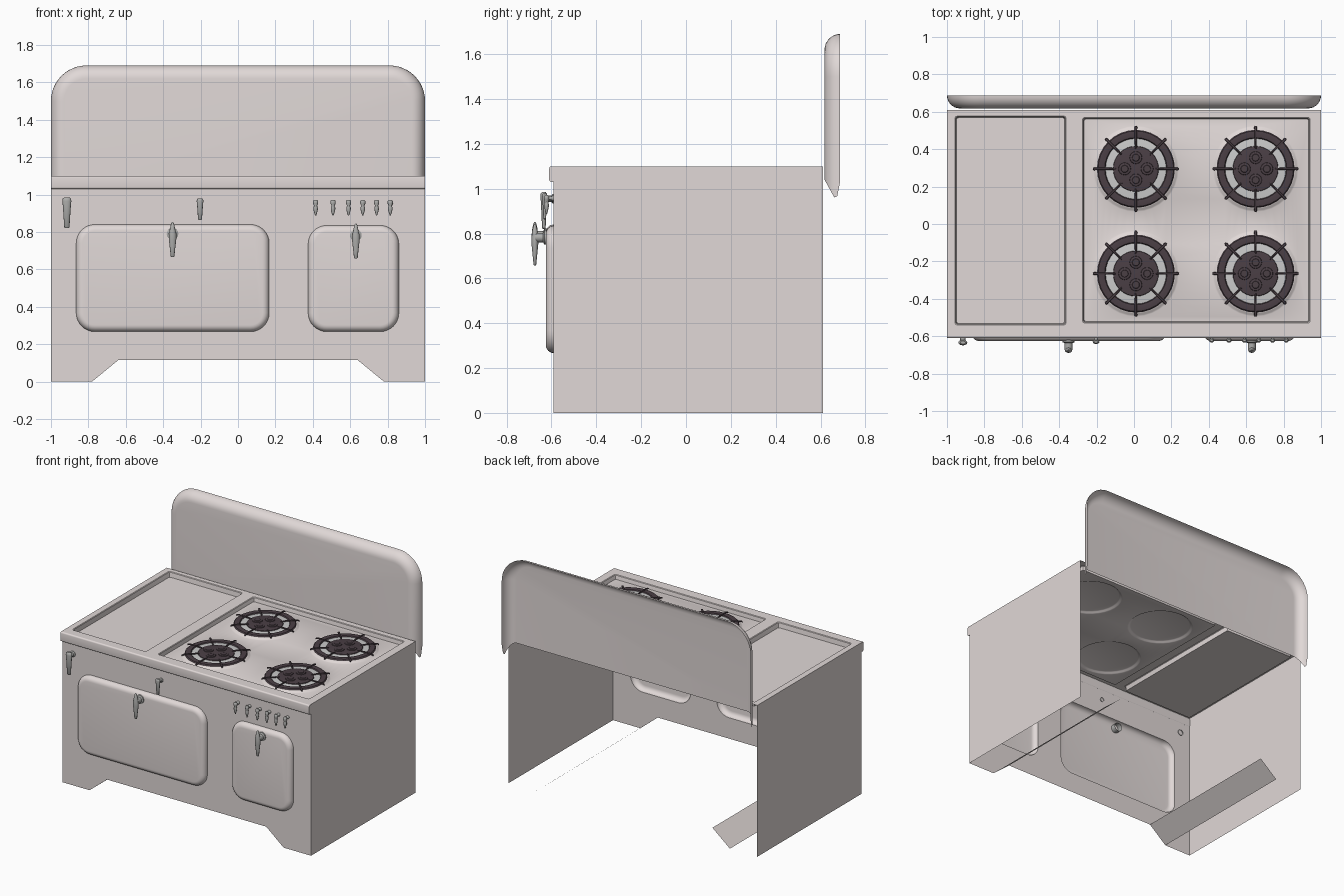
import bpy, bmesh
from math import sin, cos, pi, radians
from mathutils import Matrix, Vector

if "Cube" in bpy.data.objects:
    bpy.data.objects.remove(bpy.data.objects["Cube"])


def material(name, rgb):
    m = bpy.data.materials.new(name)
    m.diffuse_color = (*rgb, 1)
    m.use_nodes = True
    m.node_tree.nodes["Principled BSDF"].inputs["Base Color"].default_value = m.diffuse_color
    return m


ENAMEL = material("enamel", (0.75, 0.69, 0.68))
METAL = material("metal", (0.42, 0.42, 0.41))
IRON = material("cast_iron", (0.07, 0.05, 0.06))
WHITE = material("white_pan", (0.95, 0.95, 0.95))


def rrect(x0, x1, y0, y1, r, n=8):
    """Rounded rectangle as 2D points."""
    pts = []
    for k, (cx, cy) in enumerate([(x1 - r, y1 - r), (x0 + r, y1 - r), (x0 + r, y0 + r), (x1 - r, y0 + r)]):
        for i in range(n + 1):
            a = pi / 2 * (k + i / n)
            pts.append((cx + r * cos(a), cy + r * sin(a)))
    return pts


def circle(r, n=32, cx=0, cy=0):
    return [(cx + r * cos(2 * pi * i / n), cy + r * sin(2 * pi * i / n)) for i in range(n)]


def xz(pts, y):
    return [(x, y, z) for x, z in pts]


def xy(pts, z):
    return [(x, y, z) for x, y in pts]


def loft(bm, rings, closed=True, start=False, end=False, mat=Matrix()):
    """Bridge matching rings of points, optionally capping the ends."""
    vr = [[bm.verts.new(mat @ Vector(p)) for p in ring] for ring in rings]
    n = len(vr[0])
    for a, b in zip(vr, vr[1:]):
        for i in range(n if closed else n - 1):
            j = (i + 1) % n
            bm.faces.new((a[i], a[j], b[j], b[i]))
    if start:
        bm.faces.new(vr[0][::-1])
    if end:
        bm.faces.new(vr[-1])


def lathe(bm, profile, n=32, start=False, end=True, mat=Matrix()):
    loft(bm, [xy(circle(r, n), z) for r, z in profile], True, start, end, mat)


def sheet(bm, loops, normal):
    """Flat sheet: first loop is the outline, the rest are holes."""
    edges = []
    for loop in loops:
        vs = [bm.verts.new(p) for p in loop]
        edges += [bm.edges.new((vs[i - 1], vs[i])) for i in range(len(vs))]
    bmesh.ops.triangle_fill(bm, use_beauty=True, use_dissolve=False, edges=edges, normal=normal)


def finish(bm, name, mat, angle=35):
    bmesh.ops.remove_doubles(bm, verts=bm.verts[:], dist=1e-5)
    bmesh.ops.recalc_face_normals(bm, faces=bm.faces[:])
    me = bpy.data.meshes.new(name)
    bm.to_mesh(me)
    bm.free()
    me.materials.append(mat)
    ob = bpy.data.objects.new(name, me)
    bpy.context.collection.objects.link(ob)
    bpy.ops.object.select_all(action='DESELECT')
    ob.select_set(True)
    bpy.context.view_layer.objects.active = ob
    bpy.ops.object.shade_smooth_by_angle(angle=radians(angle))
    return ob


FRONT, BACK, TOP = -0.59, 0.61, 1.10
DOORS = {"large_door": (-0.865, 0.167, 0.267, 0.84), "small_door": (0.375, 0.86, 0.267, 0.835)}

# Open body: front panel with door openings, side walls, sloped foot strips
bm = bmesh.new()
outline = [(-1, 0), (-0.78, 0), (-0.64, 0.115), (0.64, 0.115), (0.78, 0), (1, 0), (1, TOP), (-1, TOP)]
sheet(bm, [xz(outline, FRONT)] + [xz(rrect(*d, 0.1), FRONT) for d in DOORS.values()], (0, -1, 0))
for s in (-1, 1):
    for strip in ([(s, TOP), (s, 0)], [(s * 0.78, 0), (s * 0.64, 0.115)]):
        loft(bm, [xz(strip, FRONT), xz(strip, BACK)], closed=False)
finish(bm, "body_shell", ENAMEL)

# Hollow bulging doors
for name, (x0, x1, z0, z1) in DOORS.items():
    bm = bmesh.new()
    rings = []
    for i in range(7):
        a = pi / 2 * i / 6
        d = 0.035 * (1 - cos(a))
        rings.append(xz(rrect(x0 + d, x1 - d, z0 + d, z1 - d, 0.1 - d), FRONT - 0.035 * sin(a)))
    loft(bm, rings, end=True)
    finish(bm, name, ENAMEL)

# Cooktop with two recessed panels and four raised burner collars
LEFT, RIGHT = (-0.957, -0.363, -0.54, 0.577), (-0.275, 0.942, -0.53, 0.57)
FLOOR = 1.068
BURNERS = [(x, y) for x in (0.01, 0.65) for y in (-0.265, 0.295)]


def recess(box, depth):
    x0, x1, y0, y1 = box
    return [xy(rrect(x0 + d, x1 - d, y0 + d, y1 - d, 0.012, 2), z)
            for d, z in ((0, TOP), (0.004, TOP - 0.004), (0.008, depth))]


left, right = recess(LEFT, 1.062), recess(RIGHT, FLOOR)
bm = bmesh.new()
sheet(bm, [[(-1, -0.60, TOP), (1, -0.60, TOP), (1, BACK, TOP), (-1, BACK, TOP)], left[0], right[0]], (0, 0, 1))
loft(bm, left, end=True)
loft(bm, right)
sheet(bm, [right[-1]] + [xy(circle(0.23, 32, *b), FLOOR) for b in BURNERS], (0, 0, 1))
for x, y in BURNERS:
    lathe(bm, [(0.23, FLOOR), (0.222, 1.071), (0.214, 1.078), (0.205, 1.081)],
          mat=Matrix.Translation((x, y, 0)))
finish(bm, "cooktop", ENAMEL)

# Rounded lip along the front of the cooktop
bm = bmesh.new()
loft(bm, [[(x, y, z) for y, z in rrect(-0.61, -0.588, 1.03, TOP, 0.01, 4)] for x in (-1, 1)], start=True, end=True)
finish(bm, "front_lip", ENAMEL)

# Burners: white pan, grate ring with eight prongs, head with four caps
for k, (x, y) in enumerate(BURNERS, 1):
    at = Matrix.Translation((x, y, 0))
    bm = bmesh.new()
    lathe(bm, [(0.195, 1.0825), (0.19, 1.0835)], mat=at)
    finish(bm, f"burner_pan_{k}", WHITE)

    bm = bmesh.new()
    lathe(bm, [(0.162, 1.083), (0.167, 1.090), (0.185, 1.092), (0.202, 1.090), (0.208, 1.082)], end=False, mat=at)
    for i in range(8):
        rod = [[(r, w * c, z + 0.005 * s) for c, s in circle(1, 8)]
               for r, z, w in ((0.105, 1.088, 0.004), (0.13, 1.092, 0.006), (0.2, 1.093, 0.006),
                               (0.222, 1.090, 0.008), (0.23, 1.086, 0.004))]
        loft(bm, rod, start=True, end=True, mat=at @ Matrix.Rotation(i * pi / 4, 4, 'Z'))
    finish(bm, f"burner_grate_{k}", IRON)

    bm = bmesh.new()
    lathe(bm, [(0.122, 1.083), (0.12, 1.088), (0.11, 1.090)], mat=at)
    for i in range(4):
        spot = at @ Matrix.Rotation(i * pi / 2, 4, 'Z') @ Matrix.Translation((0.06, 0, 0))
        lathe(bm, [(0.034, 1.089), (0.032, 1.094), (0.02, 1.096), (0.018, 1.098)], 16, mat=spot)
    finish(bm, f"burner_head_{k}", IRON)

# Backsplash: hollow rounded shell, open at the back and bottom, pointed side ends
bm = bmesh.new()
rings = []
N = 8
for i in range(N + 1):
    a = pi / 2 * i / N
    d = 0.07 * (1 - cos(a))
    y = 0.688 - 0.07 * sin(a)
    if y > 0.67:
        bottom = 0.945 + (y - 0.67) / 0.018 * 0.09
    else:
        bottom = 0.945 + (0.67 - y) / 0.052 * 0.095
    r, w, h = 0.19 - d, 1 - d, 1.69 - d
    arc = [(w - r + r * cos(pi / 2 * j / 12), h - r + r * sin(pi / 2 * j / 12)) for j in range(13)]
    pts = [(w, bottom)] + arc + [(-px, pz) for px, pz in arc[::-1]] + [(-w, bottom)]
    rings.append(xz(pts, y))
loft(bm, rings, closed=False, end=True)
finish(bm, "backsplash", ENAMEL, 50)


def lever(name, x, y, z, post_z, post_r, prof, n=16):
    """Tapered lever (height, half width, half depth) on a round post."""
    bm = bmesh.new()
    loft(bm, [[(x + w * c, y + d * s, z + h) for c, s in circle(1, n)] for h, w, d in prof], start=True, end=True)
    along = Matrix.Translation((x, 0, post_z)) @ Matrix.Rotation(pi / 2, 4, 'X')
    lathe(bm, [(post_r * 1.5, 0.585), (post_r * 1.5, 0.632 if y < -0.65 else 0.595),
               (post_r, 0.637 if y < -0.65 else 0.6), (post_r, -y)], n, mat=along)
    finish(bm, name, METAL, 40)


# Door handles
HANDLE = [(-0.125, 0.005, 0.003), (-0.12, 0.01, 0.006), (-0.08, 0.014, 0.010), (-0.03, 0.02, 0.015),
          (0, 0.02, 0.015), (0.03, 0.013, 0.012), (0.055, 0.008, 0.006), (0.062, 0.003, 0.002)]
lever("large_door_handle", -0.35, -0.674, 0.79, 0.79, 0.021, HANDLE)
lever("small_door_handle", 0.63, -0.674, 0.782, 0.782, 0.021, HANDLE)

# Left and centre control levers
CONTROL = [(-0.085, 0.008, 0.004), (-0.08, 0.014, 0.008), (0.03, 0.021, 0.013), (0.06, 0.024, 0.015),
           (0.073, 0.022, 0.014), (0.08, 0.014, 0.008)]
lever("left_control", -0.915, -0.634, 0.905, 0.955, 0.014, CONTROL)
lever("centre_control", -0.203, -0.63, 0.923, 0.955, 0.010, [(h * 0.7, w * 0.75, d * 0.75) for h, w, d in CONTROL])

# Row of six burner knobs
KNOB = [(-0.042, 0.003, 0.003), (-0.03, 0.007, 0.006), (-0.01, 0.012, 0.010), (0, 0.012, 0.010),
        (0.01, 0.008, 0.008), (0.022, 0.014, 0.012), (0.035, 0.014, 0.012), (0.042, 0.008, 0.006)]
for k, x in enumerate((0.415, 0.508, 0.591, 0.667, 0.741, 0.814), 1):
    lever(f"burner_knob_{k}", x, -0.622, 0.93, 0.957, 0.008, KNOB, 12)
